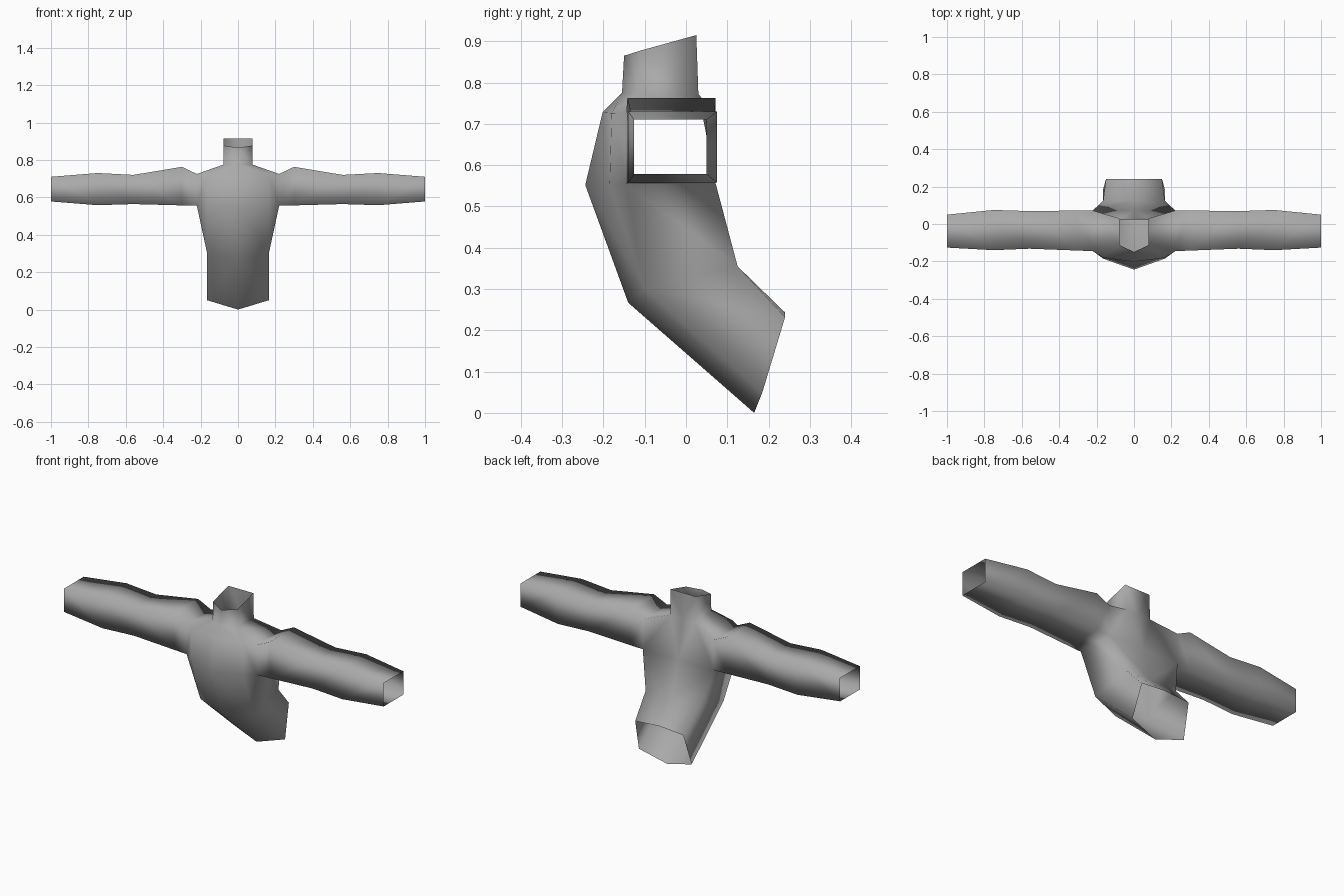
import bpy, bmesh

if "Cube" in bpy.data.objects:
    bpy.data.objects.remove(bpy.data.objects["Cube"])

grey = bpy.data.materials.new("plain grey")
grey.diffuse_color = (0.4, 0.4, 0.4, 1)
grey.use_nodes = True
grey.node_tree.nodes["Principled BSDF"].inputs["Base Color"].default_value = grey.diffuse_color

bm = bmesh.new()


def loop(*points):
    """Add a row of vertices on the +x half."""
    return [bm.verts.new(p) for p in points]


def bridge(a, b, closed=False):
    """Join two equally long rows with quads."""
    n = len(a)
    for i in range(n if closed else n - 1):
        j = (i + 1) % n
        bm.faces.new((a[i], a[j], b[j], b[i]))


# Sleeve: square rings from the shoulder to the open cuff
# (x, front y, back y, bottom z, top z)
sleeve = [
    (0.22, -0.145, 0.072, 0.555, 0.725),
    (0.30, -0.142, 0.072, 0.557, 0.763),
    (0.56, -0.132, 0.069, 0.564, 0.72),
    (0.75, -0.140, 0.075, 0.558, 0.73),
    (1.00, -0.126, 0.050, 0.578, 0.71),
]
rings = [loop((x, f, t), (x, b, t), (x, b, z), (x, f, z)) for x, f, b, z, t in sleeve]
for a, b in zip(rings, rings[1:]):
    bridge(a, b, closed=True)
front_top, back_top, back_low, front_low = rings[0]

# Neck: open half pentagon, from front centre round to back centre
collar = loop((0, -0.15, 0.865), (0.078, -0.112, 0.877),
              (0.078, 0.025, 0.915), (0, 0.025, 0.915))
neck = loop((0, -0.155, 0.775), (0.078, -0.115, 0.775),
            (0.078, 0.03, 0.772), (0, 0.03, 0.772))
bridge(collar, neck)

# Chest and belly: rows from the centre line to the side
chest = loop((0, -0.202, 0.728), (0.165, -0.18, 0.726))
belly = loop((0, -0.244, 0.552), (0.165, -0.185, 0.552))
waist = loop((0, -0.14, 0.267), (0.165, -0.10, 0.30))
hem = loop((0, 0.165, 0.0), (0.165, 0.185, 0.05))
for a, b in zip([neck[:2], chest, belly, waist], [chest, belly, waist, hem]):
    bridge(a, b)

# Back: rows from the side to the centre line
back_mid, = loop((0, 0.072, 0.555))
back_waist = loop((0.165, 0.125, 0.355), (0, 0.125, 0.355))
back_hem = loop((0.15, 0.24, 0.232), (0, 0.24, 0.243))
bridge([back_low, back_mid], back_waist)
bridge(back_waist, back_hem)

# Shoulder yoke, armpit and flank
for face in (
    (neck[1], neck[2], back_top, front_top),
    (neck[1], front_top, chest[1]),
    (chest[1], front_top, front_low, belly[1]),
    (belly[1], front_low, waist[1]),
    (front_low, back_low, back_waist[0], waist[1]),
    (waist[1], back_waist[0], back_hem[0], hem[1]),
    (neck[2], neck[3], back_mid),
    (neck[2], back_mid, back_low, back_top),
):
    bm.faces.new(face)

# Mirror the half and weld it on the centre line
half = bm.verts[:] + bm.edges[:] + bm.faces[:]
bmesh.ops.mirror(bm, geom=half, axis='X', merge_dist=0.001)
bmesh.ops.remove_doubles(bm, verts=bm.verts[:], dist=0.001)
bmesh.ops.recalc_face_normals(bm, faces=bm.faces[:])

# Make the foremost face point forward
bm.normal_update()
foremost = min(bm.faces, key=lambda f: f.calc_center_median().y)
if foremost.normal.y > 0:
    bmesh.ops.reverse_faces(bm, faces=bm.faces[:])
for f in bm.faces:
    f.smooth = True

mesh = bpy.data.meshes.new("shirt")
bm.to_mesh(mesh)
bm.free()
mesh.materials.append(grey)
shirt = bpy.data.objects.new("shirt", mesh)
bpy.context.collection.objects.link(shirt)
